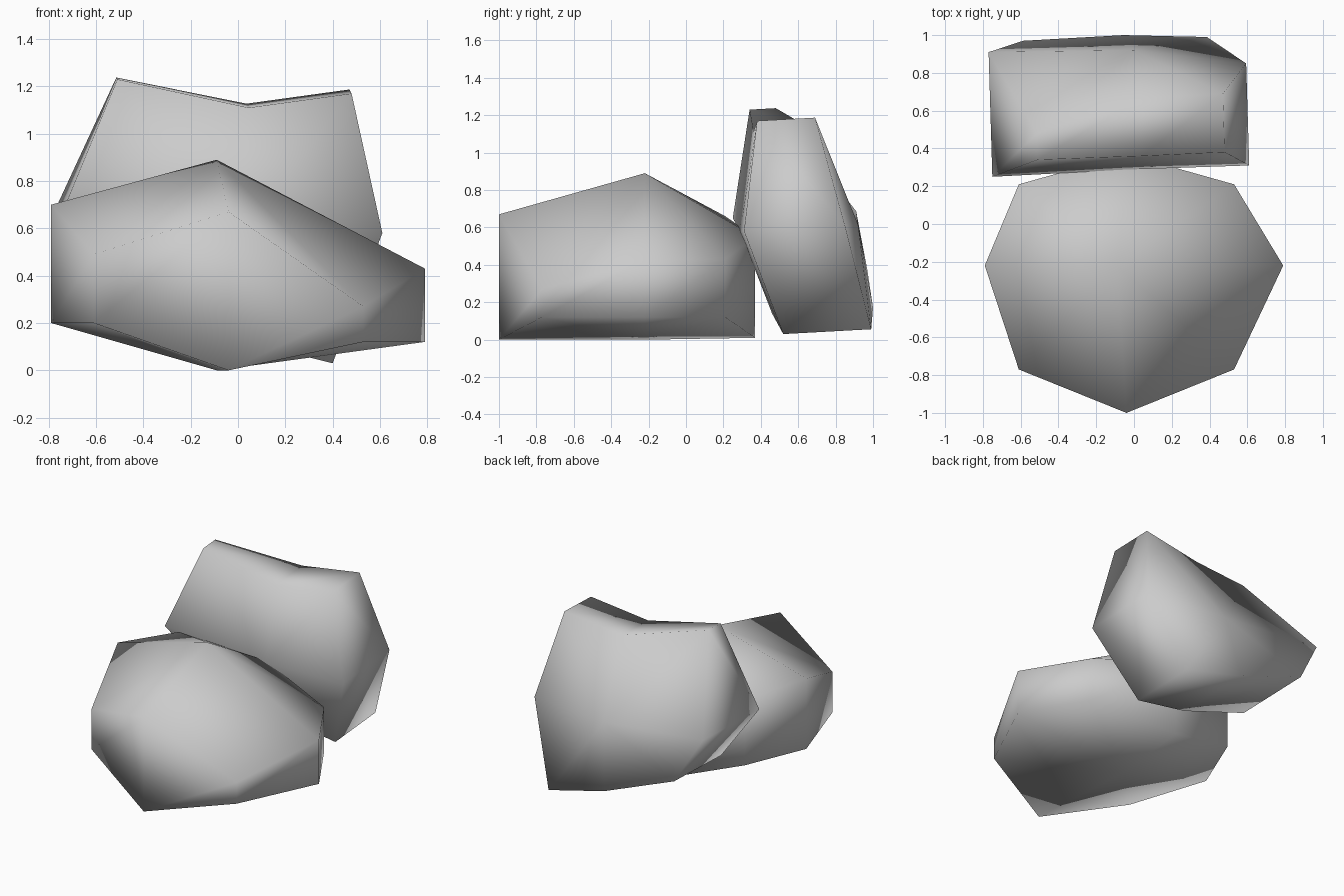
import bpy
import bmesh
from mathutils import Vector

default_cube = bpy.data.objects.get("Cube")
if default_cube:
    bpy.data.objects.remove(default_cube, do_unlink=True)


def make_material(name, colour):
    material = bpy.data.materials.new(name)
    material.use_nodes = True
    material.diffuse_color = colour
    shader = next(n for n in material.node_tree.nodes if n.type == "BSDF_PRINCIPLED")
    shader.inputs["Base Color"].default_value = colour
    return material


def make_rock(name, columns, hub, axis, material):
    """Eight-sided boulder: each column is a base corner plus its length along
    the axis; the hub gives the base centre and the distance to the apex."""
    axis = Vector(axis)
    bm = bmesh.new()

    def add_column(x, y, z, length):
        base = Vector((x, y, z))
        return bm.verts.new(base), bm.verts.new(base + axis * length)

    base_centre, apex = add_column(*hub)
    corners = [add_column(*column) for column in columns]

    # Side walls and the two fanned caps
    for (low, high), (next_low, next_high) in zip(corners, corners[1:] + corners[:1]):
        bm.faces.new((low, next_low, next_high, high))
        bm.faces.new((apex, high, next_high))
        bm.faces.new((base_centre, next_low, low))
    bmesh.ops.recalc_face_normals(bm, faces=bm.faces)
    for face in bm.faces:
        face.smooth = True

    mesh = bpy.data.meshes.new(name)
    bm.to_mesh(mesh)
    bm.free()
    mesh.materials.append(material)
    rock = bpy.data.objects.new(name, mesh)
    bpy.context.collection.objects.link(rock)
    return rock


stone = make_material("stone_grey", (0.6, 0.6, 0.6, 1))

# Boulder lying flat at the front
make_rock(
    "front_rock",
    columns=[
        (0.53, -0.77, 0.12, 0.15),
        (0.79, -0.22, 0.12, 0.31),
        (0.53, 0.21, 0.12, 0.31),
        (-0.04, 0.37, 0.01, 0.54),
        (-0.61, 0.21, 0.2, 0.46),
        (-0.79, -0.22, 0.2, 0.5),
        (-0.61, -0.77, 0.2, 0.29),
        (-0.04, -1, 0, 0.67),
    ],
    hub=(-0.09, -0.22, 0, 0.89),
    axis=(0, 0, 1),
    material=stone,
)

# Boulder standing on edge behind it, with its base turned to the front
make_rock(
    "back_rock",
    columns=[
        (-0.51, 0.34, 1.23, 0.14),
        (0.045, 0.36, 1.11, 0.31),
        (0.48, 0.38, 1.17, 0.31),
        (0.61, 0.31, 0.58, 0.54),
        (0.4, 0.52, 0.03, 0.47),
        (-0.04, 0.46, 0.14, 0.54),
        (-0.57, 0.42, 0.34, 0.55),
        (-0.75, 0.25, 0.65, 0.66),
    ],
    hub=(0.02, 0.29, 0.58, 0.63),
    axis=(-0.03, 1, 0.055),
    material=stone,
)
